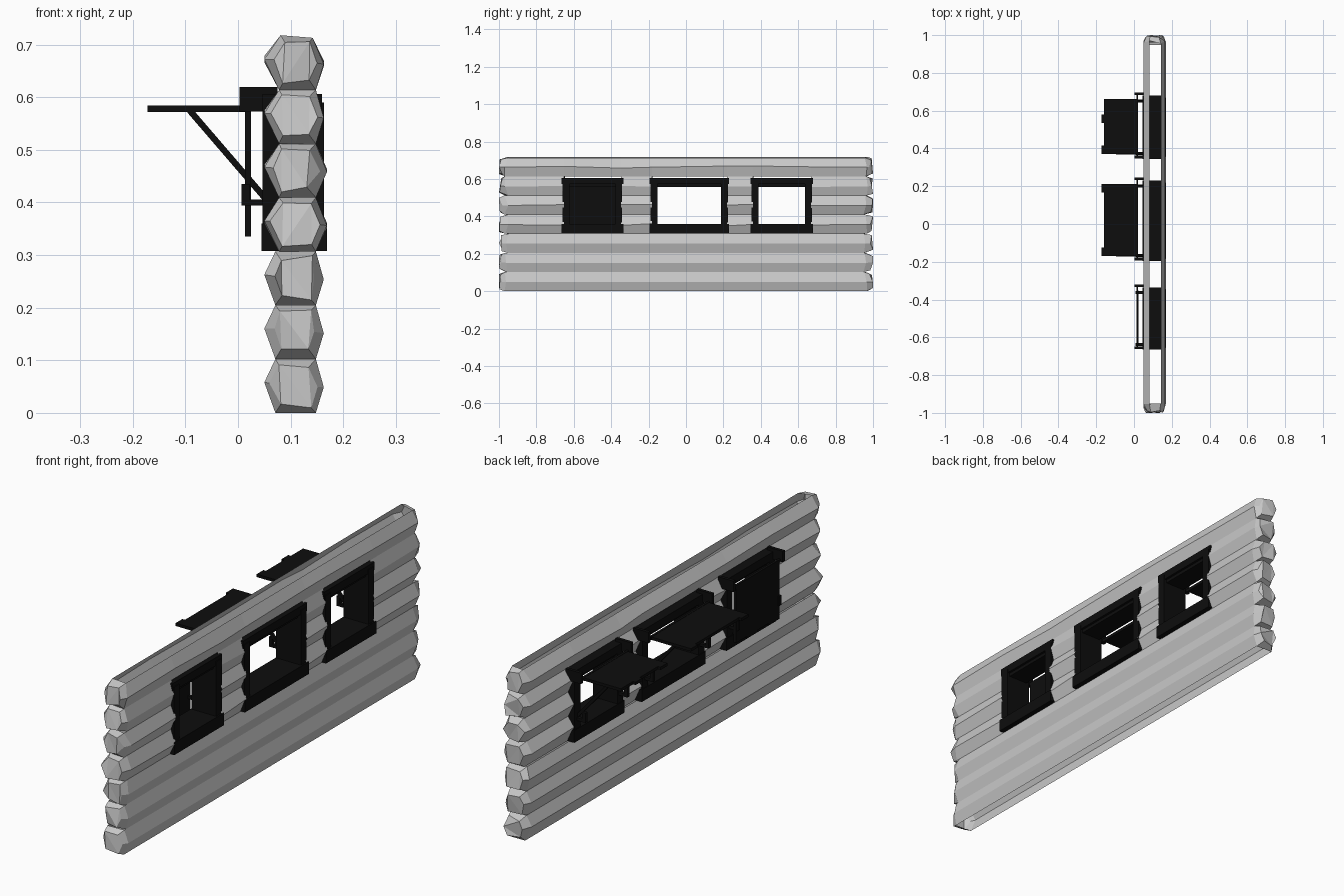
import bpy, bmesh, math, random
from mathutils import Vector

random.seed(4)
if "Cube" in bpy.data.objects:
    bpy.data.objects.remove(bpy.data.objects["Cube"])


def material(name, value):
    m = bpy.data.materials.new(name)
    m.use_nodes = True
    colour = (value, value, value, 1)
    m.diffuse_color = colour
    m.node_tree.nodes["Principled BSDF"].inputs["Base Color"].default_value = colour
    return m


GREY = material("log_grey", 0.58)
BLACK = material("frame_black", 0.004)


def finish(bm, name, mat):
    bmesh.ops.recalc_face_normals(bm, faces=bm.faces)
    mesh = bpy.data.meshes.new(name)
    bm.to_mesh(mesh)
    bm.free()
    mesh.materials.append(mat)
    obj = bpy.data.objects.new(name, mesh)
    bpy.context.collection.objects.link(obj)
    return obj


def box(name, x, y, z):
    bm = bmesh.new()
    bmesh.ops.create_cube(bm, size=1)
    for v in bm.verts:
        v.co = [a + (c + 0.5) * (b - a) for c, (a, b) in zip(v.co, (x, y, z))]
    return finish(bm, name, BLACK)


def strut(name, start, end, y, thick):
    # square bar leaning in the xz plane
    bm = bmesh.new()
    run = Vector((end[0] - start[0], 0, end[1] - start[1]))
    side = Vector((-run.z, 0, run.x)).normalized() * thick / 2
    base = Vector((start[0], 0, start[1]))
    rings = []
    for yy in y:
        rings.append([bm.verts.new(p + Vector((0, yy, 0))) for p in
                      (base + side, base - side, base + run - side, base + run + side)])
    for ring in rings:
        bm.faces.new(ring)
    for i in range(4):
        j = (i + 1) % 4
        bm.faces.new((rings[0][i], rings[0][j], rings[1][j], rings[1][i]))
    return finish(bm, name, BLACK)


# Window bays along y
BAYS = [(-0.665, -0.335), (-0.195, 0.23), (0.345, 0.68)]
LOG_H = 0.1023


# Log wall: open shells with closed, chamfered ends
def log(index):
    z0 = index * LOG_H
    high = index > 2
    left = 0.078 if high else 0.071
    bulge = 0.169 if index in (3, 4) else 0.163
    section = [(left, 0), (0.148, 0), (bulge, 0.049), (0.148, LOG_H),
               (left, LOG_H), (0.05, 0.058)]
    if index == 6:
        section[3], section[4] = (0.142, 0.099), (0.081, 0.104)
    stations = [-0.96] + [e + s for a, b in BAYS
                          for e, s in ((a, 0.012), (b, -0.012))] + [0.96]
    bm = bmesh.new()
    rings = []
    for k, y in enumerate(stations):
        inner = 0 < k < len(stations) - 1
        ring = []
        for i, (x, z) in enumerate(section):
            wob = random.uniform(-0.007, 0.007) if high and inner and i in (2, 5) else 0
            shift = random.uniform(-0.012, 0.012) if not inner else 0
            ring.append(bm.verts.new((x, y + shift, z0 + z + wob)))
        rings.append(ring)
    for k in range(len(stations) - 1):
        if 3 <= index <= 5 and k % 2 == 1:
            continue  # opening for a window
        for i in (1, 2, 4, 5):
            j = (i + 1) % 6
            bm.faces.new((rings[k][i], rings[k][j], rings[k + 1][j], rings[k + 1][i]))
    # chamfered end caps
    for ring, sign in ((rings[0], -1), (rings[-1], 1)):
        centre = Vector((random.uniform(0.1, 0.115), 0, z0 + random.uniform(0.05, 0.058)))
        cap = []
        for v in ring:
            p = centre + (v.co - centre) * random.uniform(0.62, 0.85)
            p.y = sign * random.uniform(0.98, 1.0)
            cap.append(bm.verts.new(p))
        cap[random.randrange(6)].co.y = sign
        for i in range(6):
            j = (i + 1) % 6
            bm.faces.new((ring[i], ring[j], cap[j], cap[i]))
        bmesh.ops.triangulate(bm, faces=[bm.faces.new(cap)])
    finish(bm, "wall_log", GREY)


for n in range(7):
    log(n)

# Window frames, hinge brackets and shutters
for n, (a, b) in enumerate(BAYS):
    wide = 0.043
    box("window_sill", (0.045, 0.169), (a, b), (0.308, 0.36))
    box("window_head", (0.047, 0.16), (a, b), (0.572, 0.606))
    box("window_head_trim", (0.06, 0.15), (a + 0.02, b - 0.02), (0.558, 0.575))
    for y0, y1 in ((a + 0.006, a + wide), (b - wide, b - 0.006)):
        box("window_jamb", (0.047, 0.163), (y0, y1), (0.33, 0.59))
    for y0 in (a + 0.003, b + 0.002):
        box("hinge_bracket", (0.003, 0.075), (y0, y0 + 0.014), (0.573, 0.619))
    for y0 in (a + 0.02, b - 0.035):
        box("prop_rest", (0.008, 0.06), (y0, y0 + 0.015), (0.394, 0.406))
        box("prop_catch", (0.007, 0.022), (y0, y0 + 0.015), (0.394, 0.435))
    box("hinge_rail", (0.012, 0.022), (a + 0.01, b + 0.01), (0.573, 0.585))
    lo, hi = a + 0.025, b - 0.018
    boards = 4
    step = (hi - lo) / boards
    if n == 0:
        # closed shutter hanging over the opening
        for i in range(boards):
            box("closed_shutter_board", (0.013, 0.025),
                (lo + i * step, lo + (i + 1) * step), (0.335 + 0.008 * (i % 2), 0.575))
    else:
        # raised shutter held by two props
        tabs = (0, 2) if n == 2 else (0, 3)
        for i in range(boards):
            reach = -0.16
            box("open_shutter_board", (reach, 0.022),
                (lo + i * step, lo + (i + 1) * step), (0.572, 0.584))
            if i in tabs:
                y0 = lo + i * step + (step - 0.045 if i == 3 else 0.01 * i)
                box("open_shutter_tab", (-0.172, reach), (y0, y0 + 0.045), (0.572, 0.584))
        for y0 in (a + 0.024, b - 0.036):
            strut("shutter_prop", (-0.092, 0.575), (0.056, 0.403), (y0, y0 + 0.012), 0.012)
